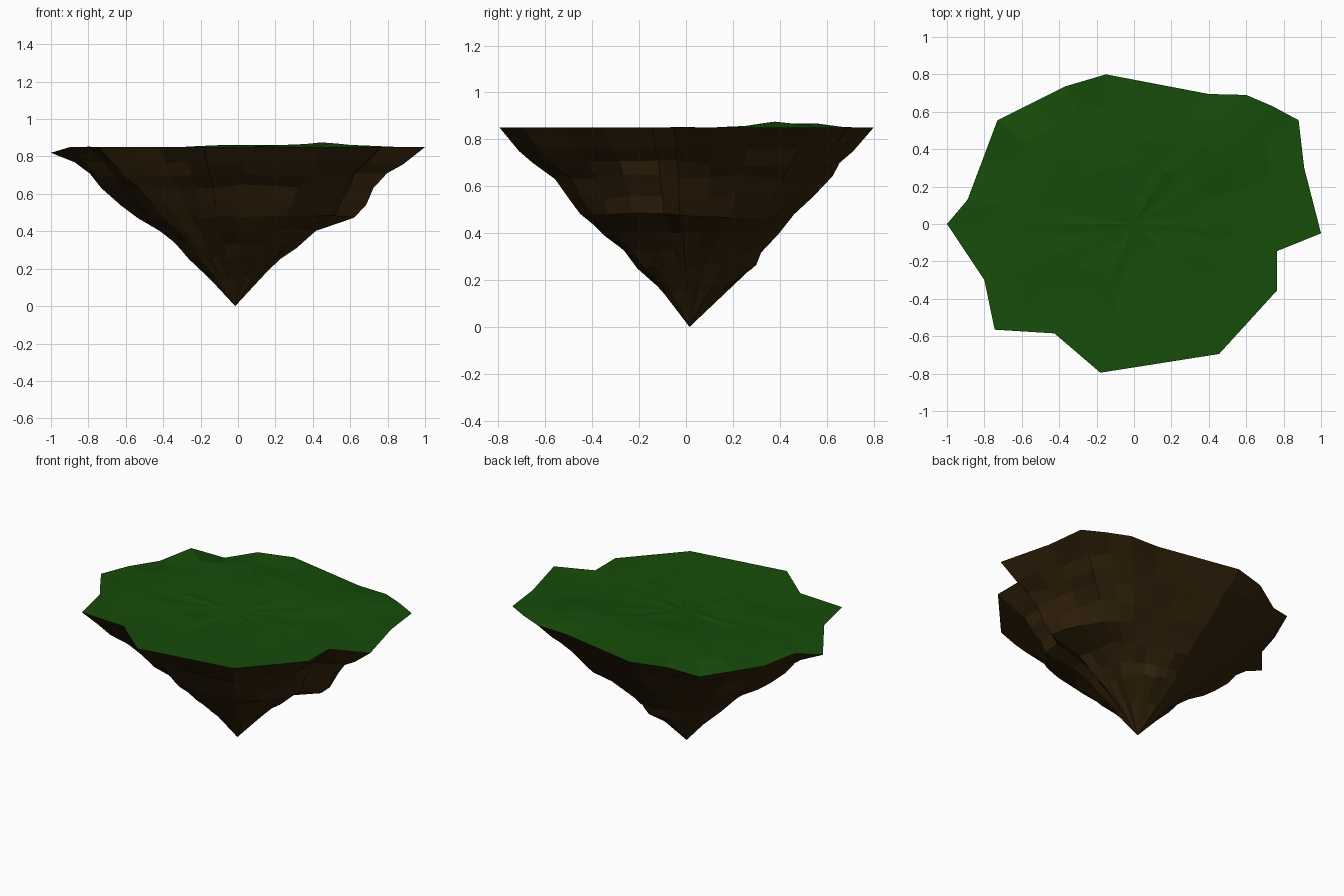
import bpy, bmesh, math, random
from mathutils import Vector

if "Cube" in bpy.data.objects:
    bpy.data.objects.remove(bpy.data.objects["Cube"])

random.seed(4)
TOP = 0.85
TIP = Vector((-0.015, 0.015, 0.0))

# Ragged outline of the grassy plateau, anticlockwise
OUTLINE = [(1.0, -0.05), (0.91, 0.30), (0.88, 0.555), (0.74, 0.63), (0.60, 0.69),
           (0.40, 0.695), (-0.15, 0.80), (-0.37, 0.735), (-0.73, 0.555),
           (-0.89, 0.13), (-1.0, 0.0), (-0.80, -0.30), (-0.745, -0.565),
           (-0.425, -0.585), (-0.18, -0.795), (0.455, -0.695),
           (0.765, -0.355), (0.765, -0.145)]

# Places where the rim sags: x, y, depth
SAGS = [(-1.0, 0.0, 0.03), (-0.55, 0.645, 0.05), (-0.81, 0.34, 0.025)]

# Taper of the rock: height, then scale toward +x, +y, -x, -y
TAPER = [(0.76, 0.88, 0.91, 0.89, 0.885), (0.70, 0.80, 0.825, 0.815, 0.82),
         (0.64, 0.75, 0.77, 0.74, 0.71), (0.55, 0.69, 0.67, 0.635, 0.64),
         (0.475, 0.64, 0.57, 0.53, 0.58), (0.40, 0.43, 0.50, 0.42, 0.46),
         (0.32, 0.33, 0.40, 0.335, 0.36), (0.26, 0.25, 0.37, 0.265, 0.285),
         (0.15, 0.135, 0.19, 0.145, 0.135)]


def material(name, color):
    m = bpy.data.materials.new(name)
    m.diffuse_color = (*color, 1)
    m.use_nodes = True
    m.node_tree.nodes["Principled BSDF"].inputs["Base Color"].default_value = m.diffuse_color
    return m


def rim_points():
    pts = []
    for i, p in enumerate(OUTLINE):
        q = OUTLINE[(i + 1) % len(OUTLINE)]
        n = 3 if math.dist(p, q) > 0.5 else 2 if math.dist(p, q) > 0.3 else 1
        for k in range(n):
            x = p[0] + (q[0] - p[0]) * k / n
            y = p[1] + (q[1] - p[1]) * k / n
            sag = sum(d * max(0, 1 - math.dist((x, y), (sx, sy)) / 0.15) for sx, sy, d in SAGS)
            pts.append(Vector((x, y, TOP - sag)))
    return pts


def loft(name, rings, end, mat, flip):
    """Bridge rings of points and close them at one end point."""
    bm = bmesh.new()
    loops = [[bm.verts.new(p) for p in r] for r in rings]
    n = len(loops[0])
    for a, b in zip(loops, loops[1:]):
        for i in range(n):
            j = (i + 1) % n
            f = [a[i], a[j], b[j], b[i]]
            bm.faces.new(f[::-1] if flip else f)
    e = bm.verts.new(end)
    for i in range(n):
        f = [loops[-1][i], loops[-1][(i + 1) % n], e]
        bm.faces.new(f[::-1] if flip else f)
    me = bpy.data.meshes.new(name)
    bm.to_mesh(me)
    bm.free()
    me.materials.append(mat)
    ob = bpy.data.objects.new(name, me)
    bpy.context.collection.objects.link(ob)


def ground(x, y):
    """Gentle mounds on the plateau."""
    mound = lambda cx, cy, h, r: h * math.exp(-((x - cx) ** 2 + (y - cy) ** 2) / r ** 2)
    return TOP + mound(0.48, 0.45, 0.03, 0.17) + mound(0, 0.35, 0.018, 0.2) - mound(0, -0.2, 0.012, 0.4)


rim = rim_points()

# Grass plateau
grass = [rim]
for s in (0.8, 0.6, 0.4, 0.2):
    ring = []
    for p in rim:
        x, y = p.x * s, p.y * s
        ring.append(Vector((x, y, ground(x, y) + random.uniform(-0.006, 0.003))))
    grass.append(ring)
loft("grass_top", grass, Vector((0, 0, ground(0, 0))),
     material("grass", (0.008, 0.072, 0.003)), False)

# Tapering rock underside, rounder and more chipped toward the tip
rock = [rim]
for z, px, py, nx, ny in TAPER:
    ring = []
    blend = min(0.55, (TOP - z) * 1.1)
    for p in rim:
        a = math.atan2(p.y, p.x)
        c, s = math.cos(a), math.sin(a)
        scale = (px if c > 0 else nx) * c * c + (py if s > 0 else ny) * s * s
        oval = 0.95 / math.hypot(c / 1.0, s / 0.82)
        r = math.hypot(p.x, p.y) * (1 - blend) + oval * blend
        r *= scale * random.uniform(0.975, 1.02)
        off = TIP * (1 - scale)
        ring.append(Vector((r * c + off.x, r * s + off.y, z + random.uniform(-0.012, 0.012))))
    rock.append(ring)
loft("rock_underside", rock, TIP, material("soil", (0.032, 0.016, 0.003)), True)
